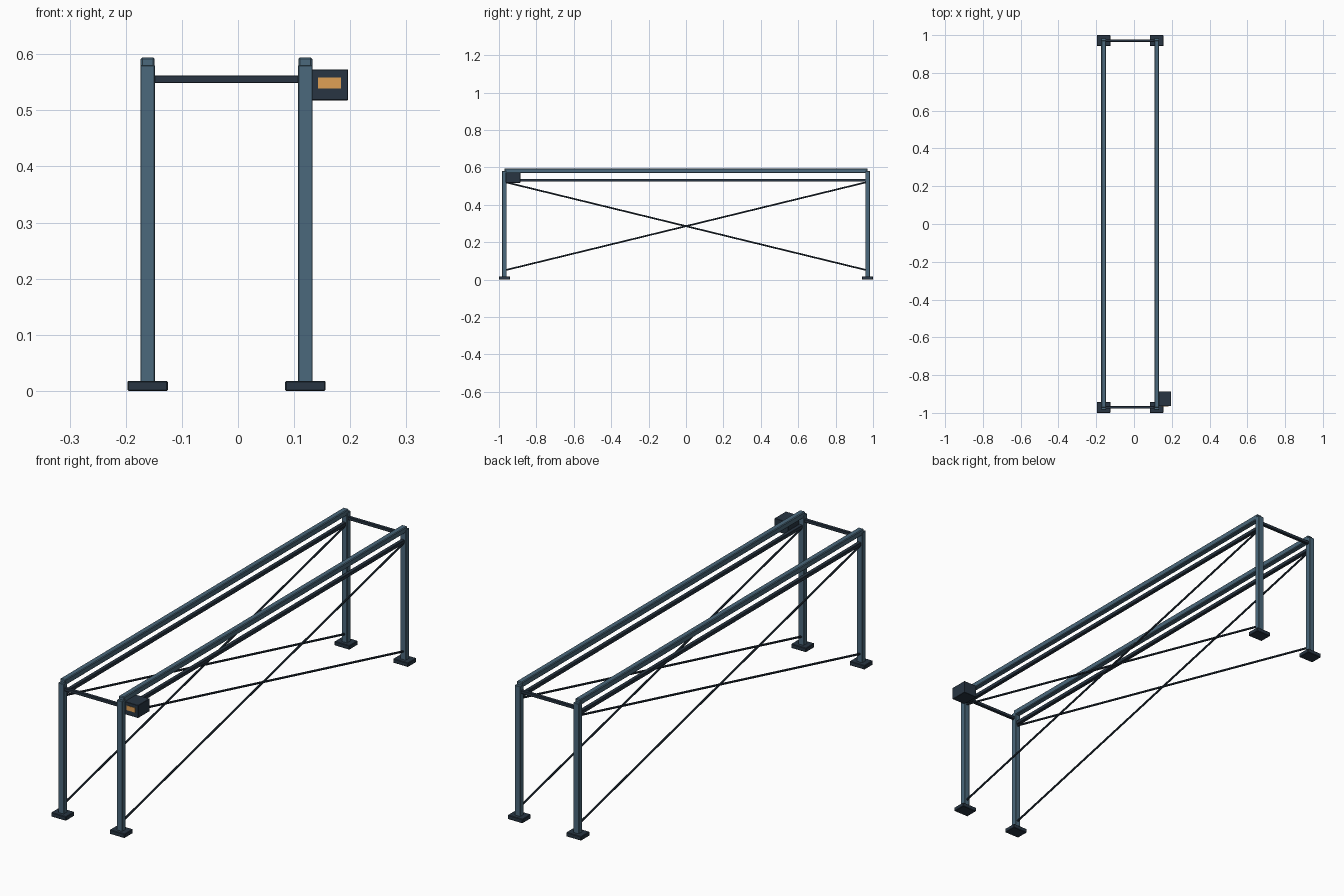
import bpy
from mathutils import Vector

if "Cube" in bpy.data.objects:
    bpy.data.objects.remove(bpy.data.objects["Cube"])


def material(name, rgb):
    m = bpy.data.materials.new(name)
    m.diffuse_color = (*rgb, 1)
    m.use_nodes = True
    m.node_tree.nodes["Principled BSDF"].inputs["Base Color"].default_value = m.diffuse_color
    return m


BLUE = material("blue_steel", (0.07, 0.14, 0.20))
DARK = material("dark_steel", (0.021, 0.036, 0.055))
AMBER = material("amber", (0.74, 0.35, 0.09))


def box(name, center, size, mat, bevel=0.0):
    bpy.ops.mesh.primitive_cube_add(size=1, location=center)
    ob = bpy.context.object
    ob.name = name
    ob.scale = size
    bpy.ops.object.transform_apply(location=False, rotation=False, scale=True)
    ob.data.materials.append(mat)
    if bevel:
        mod = ob.modifiers.new("edge_bevel", "BEVEL")
        mod.width = bevel
        mod.segments = 1
    return ob


def rod(name, a, b, radius, mat, sides=10):
    a, b = Vector(a), Vector(b)
    d = b - a
    bpy.ops.mesh.primitive_cylinder_add(vertices=sides, radius=radius, depth=d.length,
                                        location=(a + b) / 2,
                                        rotation=d.to_track_quat("Z", "Y").to_euler())
    ob = bpy.context.object
    ob.name = name
    ob.data.materials.append(mat)
    bpy.ops.object.shade_smooth_by_angle()
    return ob


SIDES = {"left": -0.161, "right": 0.120}
ENDS = {"front": -0.971, "back": 0.971}

for side, x in SIDES.items():
    # Legs and foot plates
    for end, y in ENDS.items():
        box(f"{end}_{side}_leg", (x, y, 0.2955), (0.026, 0.025, 0.571), BLUE, 0.0015)
        box(f"{end}_{side}_foot", (x, y, 0.009), (0.072, 0.058, 0.018), DARK, 0.002)
    # Long top rail and the thinner rail beneath it
    box(f"{side}_top_rail", (x, 0, 0.582), (0.025, 1.942, 0.025), BLUE, 0.003)
    box(f"{side}_lower_rail", (x, 0, 0.531), (0.016, 1.942, 0.015), DARK, 0.001)
    # Crossed diagonal braces
    rod(f"{side}_brace_rising", (x, -0.969, 0.05), (x, 0.969, 0.522), 0.0045, DARK)
    rod(f"{side}_brace_falling", (x, -0.969, 0.522), (x, 0.969, 0.05), 0.0045, DARK)

# Short cross bars joining the two sides
for end, y in ENDS.items():
    box(f"{end}_cross_bar", (-0.0205, y, 0.5555), (0.281, 0.014, 0.013), DARK, 0.001)

# Control box with its display
box("control_box", (0.163, -0.925, 0.5455), (0.066, 0.078, 0.055), DARK, 0.001)
box("display", (0.163, -0.964, 0.549), (0.041, 0.004, 0.020), AMBER)
